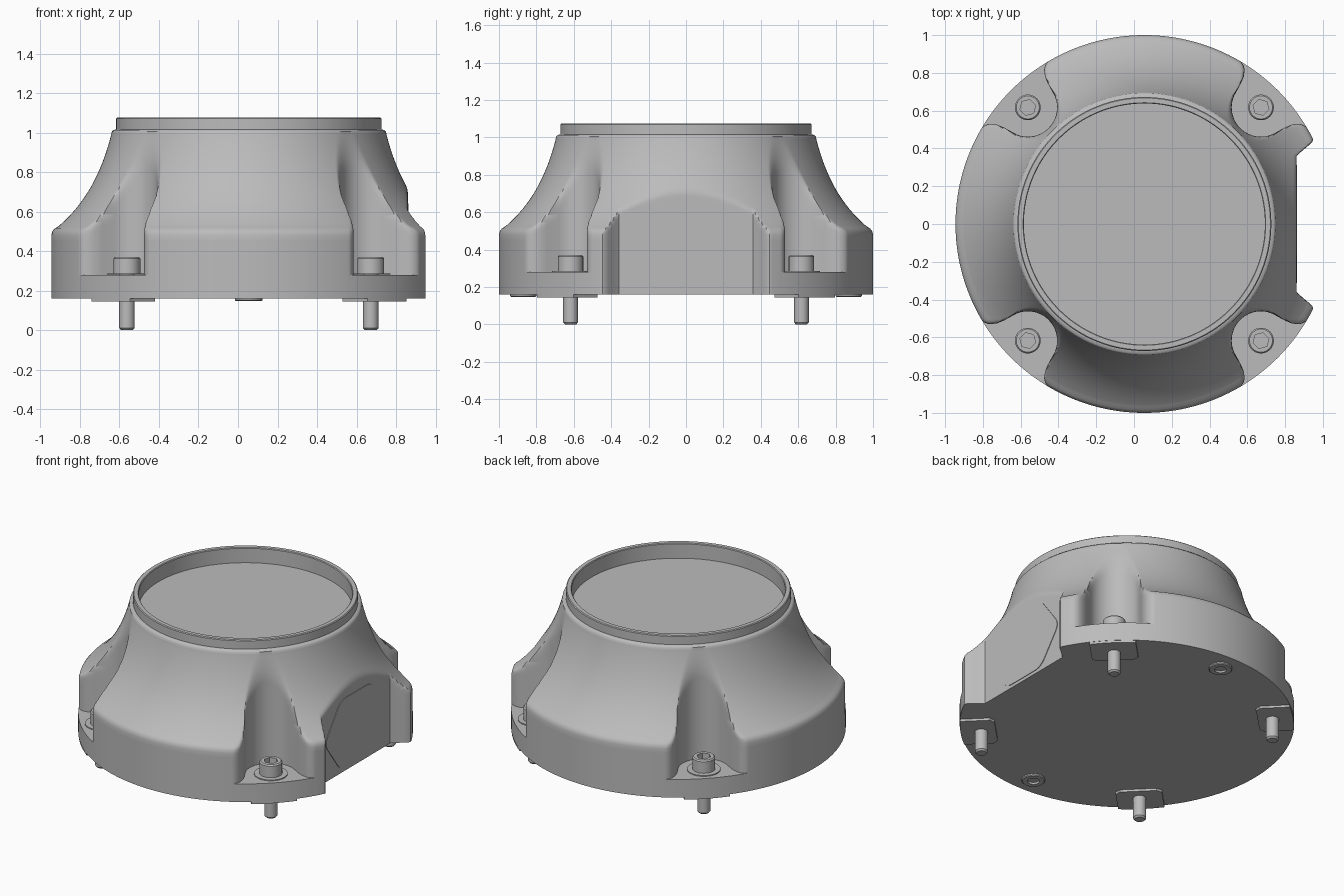
import bpy, bmesh, math
from mathutils import Vector, Matrix
from mathutils.geometry import interpolate_bezier

if "Cube" in bpy.data.objects:
    bpy.data.objects.remove(bpy.data.objects["Cube"], do_unlink=True)

AXIS_X = 0.055          # axis of the round housing
BOLT_R, POCKET_R = 0.873, 0.155
FLAT_X = 0.805          # flat side, measured from the axis

grey = bpy.data.materials.new("cast_grey")
grey.use_nodes = True
grey.diffuse_color = (0.5, 0.5, 0.5, 1)
grey.node_tree.nodes["Principled BSDF"].inputs["Base Color"].default_value = grey.diffuse_color


def finish(bm, name, loc=(AXIS_X, 0, 0), angle=35):
    bmesh.ops.recalc_face_normals(bm, faces=bm.faces[:])
    mesh = bpy.data.meshes.new(name)
    bm.to_mesh(mesh)
    bm.free()
    mesh.materials.append(grey)
    ob = bpy.data.objects.new(name, mesh)
    ob.location = loc
    bpy.context.collection.objects.link(ob)
    smooth(ob, angle)
    return ob


def smooth(ob, angle=35):
    bpy.ops.object.select_all(action='DESELECT')
    bpy.context.view_layer.objects.active = ob
    ob.select_set(True)
    bpy.ops.object.shade_smooth_by_angle(angle=math.radians(angle))


def loft(rings, closed=False):
    """Skin between equal vertex rings; cap the ends or join them."""
    bm = bmesh.new()
    rows = [[bm.verts.new(p) for p in ring] for ring in rings]
    n = len(rows[0])
    pairs = list(zip(rows, rows[1:])) + ([(rows[-1], rows[0])] if closed else [])
    for a, b in pairs:
        for i in range(n):
            j = (i + 1) % n
            bm.faces.new((a[i], a[j], b[j], b[i]))
    if not closed:
        bm.faces.new(rows[0][::-1])
        bm.faces.new(rows[-1])
    return bm


def circle(r, z, n=48):
    return [(r * math.cos(math.tau * i / n), r * math.sin(math.tau * i / n), z) for i in range(n)]


def prism(points, depth, radius=0.0):
    """Extrude a flat outline upward, with its corners rounded."""
    bm = bmesh.new()
    bm.faces.new([bm.verts.new((x, y, 0)) for x, y in points])
    if radius:
        bmesh.ops.bevel(bm, geom=bm.verts[:], offset=radius, segments=6,
                        profile=0.5, affect='VERTICES')
    out = bmesh.ops.extrude_face_region(bm, geom=bm.faces[:])
    moved = [v for v in out["geom"] if isinstance(v, bmesh.types.BMVert)]
    bmesh.ops.translate(bm, verts=moved, vec=(0, 0, depth))
    return bm


def cut(ob, cutter):
    cutter.hide_render = True
    cutter.hide_viewport = False
    bpy.context.view_layer.update()
    mod = ob.modifiers.new("cut", 'BOOLEAN')
    mod.operation, mod.object, mod.solver = 'DIFFERENCE', cutter, 'EXACT'
    bpy.context.view_layer.objects.active = ob
    bpy.ops.object.modifier_apply(modifier=mod.name)
    smooth(ob)


def smin(a, b, k):
    h = max(k - abs(a - b), 0) / k
    return min(a, b) - h * h * k / 4


def ramp(x, knots):
    for (x0, y0), (x1, y1) in zip(knots, knots[1:]):
        if x <= x1:
            return y0 + (y1 - y0) * max(x - x0, 0) / (x1 - x0)
    return 1.3


def pocket_radius(t):
    """Radius of the bolt pocket wall in direction t."""
    d = abs((t % (math.pi / 2)) - math.pi / 4)
    s = BOLT_R * math.sin(d)
    if s < POCKET_R:
        return BOLT_R * math.cos(d) - math.sqrt(POCKET_R ** 2 - s * s)
    return ramp(math.degrees(d), [(10.2, 0.86), (10.7, 0.93), (12, 0.975), (14, 1.02), (16, 1.2)])


def flat_radius(t):
    """Radius of the flat side and of the horns beside it."""
    d = abs((t + math.pi) % math.tau - math.pi)
    if d < math.radians(24):
        return FLAT_X / math.cos(d)
    return ramp(math.degrees(d), [(24, 0.881), (24.7, 0.91), (25.9, 0.985), (27, 1.02), (29, 1.2)])


# Housing: a turned profile, trimmed by four bolt pockets and one flat side
N = 720
slope = interpolate_bezier(Vector((0.965, 0.525)), Vector((0.84, 0.63)),
                           Vector((0.75, 0.78)), Vector((0.697, 0.99)), 44)
profile = [(1, 0.16, False), (1, 0.28, False), (1, 0.28, True), (1, 0.38, True),
           (1, 0.45, True), (1, 0.48, True), (0.995, 0.5, True), (0.984, 0.513, True)]
profile += [(p.x, p.y, True) for p in slope]
profile += [(r, z, False) for r, z in ((0.694, 1.005), (0.686, 1.013), (0.672, 1.016),
                                      (0.672, 1.07), (0.667, 1.075), (0.642, 1.075),
                                      (0.638, 1.07), (0.638, 0.975))]
rings = []
for r0, z, pocketed in profile:
    ring = []
    for i in range(N):
        t = math.tau * i / N
        r = smin(r0, flat_radius(t), 0.015)
        if pocketed:
            r = smin(r, pocket_radius(t), 0.035)
        ring.append((r * math.cos(t), r * math.sin(t), z))
    rings.append(ring)
bm = loft(rings)
bmesh.ops.remove_doubles(bm, verts=bm.verts[:], dist=0.0001)
housing = finish(bm, "housing")

# Cover plate on the flat side, with a square window cut through it
turn = Matrix(((0, 0, 1), (1, 0, 0), (0, 1, 0))).to_4x4()   # outline x, y -> y, z
bm = prism([(-0.33, 0.41), (-0.16, 0.18), (0.16, 0.18), (0.33, 0.41),
            (0.16, 0.64), (-0.16, 0.64)], 0.009, 0.05)
bm.transform(Matrix.Translation((FLAT_X - 0.005, 0, 0)) @ turn)
cover = finish(bm, "side_cover")
bm = prism([(-0.158, 0.256), (0.158, 0.256), (0.158, 0.572), (-0.158, 0.572)], 0.2, 0.03)
bm.transform(Matrix.Translation((FLAT_X - 0.06, 0, 0)) @ turn)
window = finish(bm, "window_cutter")
cut(housing, window)
cut(cover, window)
bpy.data.objects.remove(window, do_unlink=True)

# Bolts with washers and hexagon sockets, and the feet beneath them
bolt_profile = [(0.03, 0), (0.039, 0.01), (0.039, 0.281), (0.1, 0.281), (0.1, 0.287),
                (0.068, 0.287), (0.068, 0.362), (0.061, 0.37)]
bolt = finish(loft([circle(r, z) for r, z in bolt_profile]), "bolt")
socket = finish(loft([circle(0.043, 0.32, 6), circle(0.043, 0.42, 6)]), "socket_cutter")
cut(bolt, socket)
bpy.data.objects.remove(socket, do_unlink=True)

arc = [math.radians(-8 + 2 * i) for i in range(9)]
foot_outline = [(0.785, 0.11), (0.785, -0.11), (0.81, -0.139)]
foot_outline += [(0.998 * math.cos(a), 0.998 * math.sin(a)) for a in arc] + [(0.81, 0.139)]
foot = finish(prism(foot_outline, 0.02), "foot", (AXIS_X, 0, 0.145))

for i, side in enumerate(("left_back", "right_back", "right_front", "left_front")):
    a = math.pi / 4 + i * math.pi / 2
    for source, where in ((bolt, (AXIS_X + BOLT_R * math.cos(a), BOLT_R * math.sin(a), 0)),
                          (foot, (AXIS_X, 0, 0.145))):
        part = source if i == 0 else source.copy()
        if i:
            bpy.context.collection.objects.link(part)
        part.name = side + ("_bolt" if source is bolt else "_foot")
        part.location = where
        part.rotation_euler.z = a

# Locating bushes on the underside
for name, y in (("back_bush", 0.87), ("front_bush", -0.87)):
    ring = [circle(r, z) for r, z in ((0.036, 0.165), (0.036, 0.147), (0.065, 0.147), (0.07, 0.152), (0.07, 0.165))]
    finish(loft(ring, closed=True), name, (AXIS_X, y, 0))
